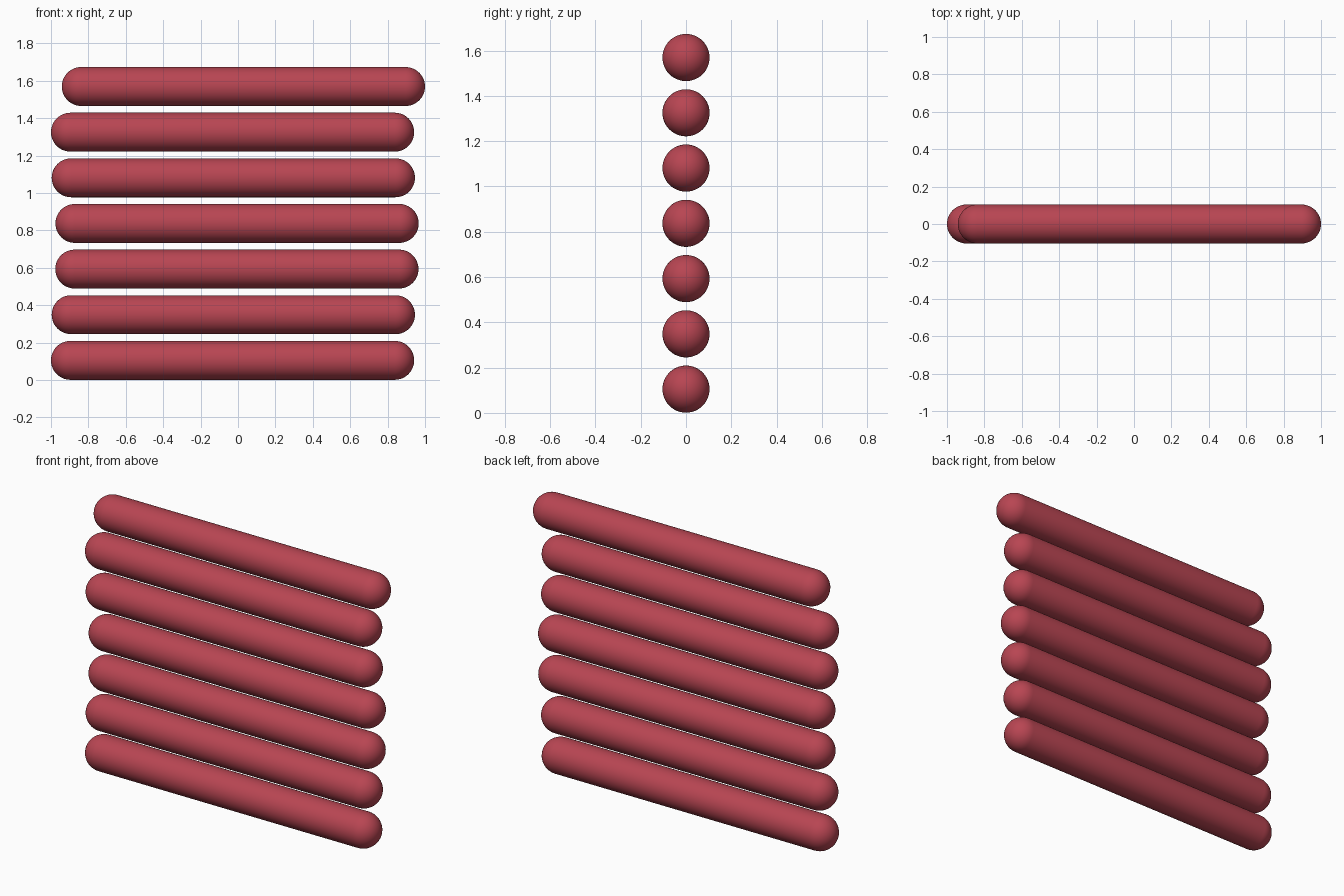
import bpy, bmesh
from math import pi, sin, cos
from mathutils import Vector

if "Cube" in bpy.data.objects:
    bpy.data.objects.remove(bpy.data.objects["Cube"])

RADIUS, HALF = 0.104, 0.971
FIRST_Z, STEP = 0.105, 0.244
# sideways shift of each bar, bottom to top
SHIFTS = [-0.029, -0.025, -0.006, -0.005, -0.025, -0.029, 0.029]

red = bpy.data.materials.new("red")
red.diffuse_color = (0.48, 0.06, 0.085, 1)
red.use_nodes = True
red.node_tree.nodes["Principled BSDF"].inputs["Base Color"].default_value = red.diffuse_color


def capsule_mesh(radius, half, segments=48, cap_rings=12):
    """Round-ended bar along x: a half outline spun around the x axis."""
    bm = bmesh.new()
    straight = half - radius
    outline = []
    for side in (-1, 1):
        for i in range(cap_rings + 1):
            t = i / cap_rings if side < 0 else 1 - i / cap_rings
            a = t * pi / 2
            outline.append((side * (straight + radius * cos(a)), 0, radius * sin(a)))
    verts = [bm.verts.new(p) for p in outline]
    edges = [bm.edges.new(pair) for pair in zip(verts, verts[1:])]
    bmesh.ops.spin(bm, geom=verts + edges, cent=Vector(), axis=(1, 0, 0),
                   angle=2 * pi, steps=segments)
    bmesh.ops.remove_doubles(bm, verts=bm.verts, dist=1e-5)
    bmesh.ops.recalc_face_normals(bm, faces=bm.faces)
    for f in bm.faces:
        f.smooth = True
    mesh = bpy.data.meshes.new("bar")
    bm.to_mesh(mesh)
    bm.free()
    mesh.materials.append(red)
    return mesh


# stack of seven horizontal bars sharing one mesh
bar = capsule_mesh(RADIUS, HALF)
for i, x in enumerate(SHIFTS):
    obj = bpy.data.objects.new(f"bar_{i + 1}", bar)
    obj.location = (x, 0, FIRST_Z + i * STEP)
    bpy.context.collection.objects.link(obj)
